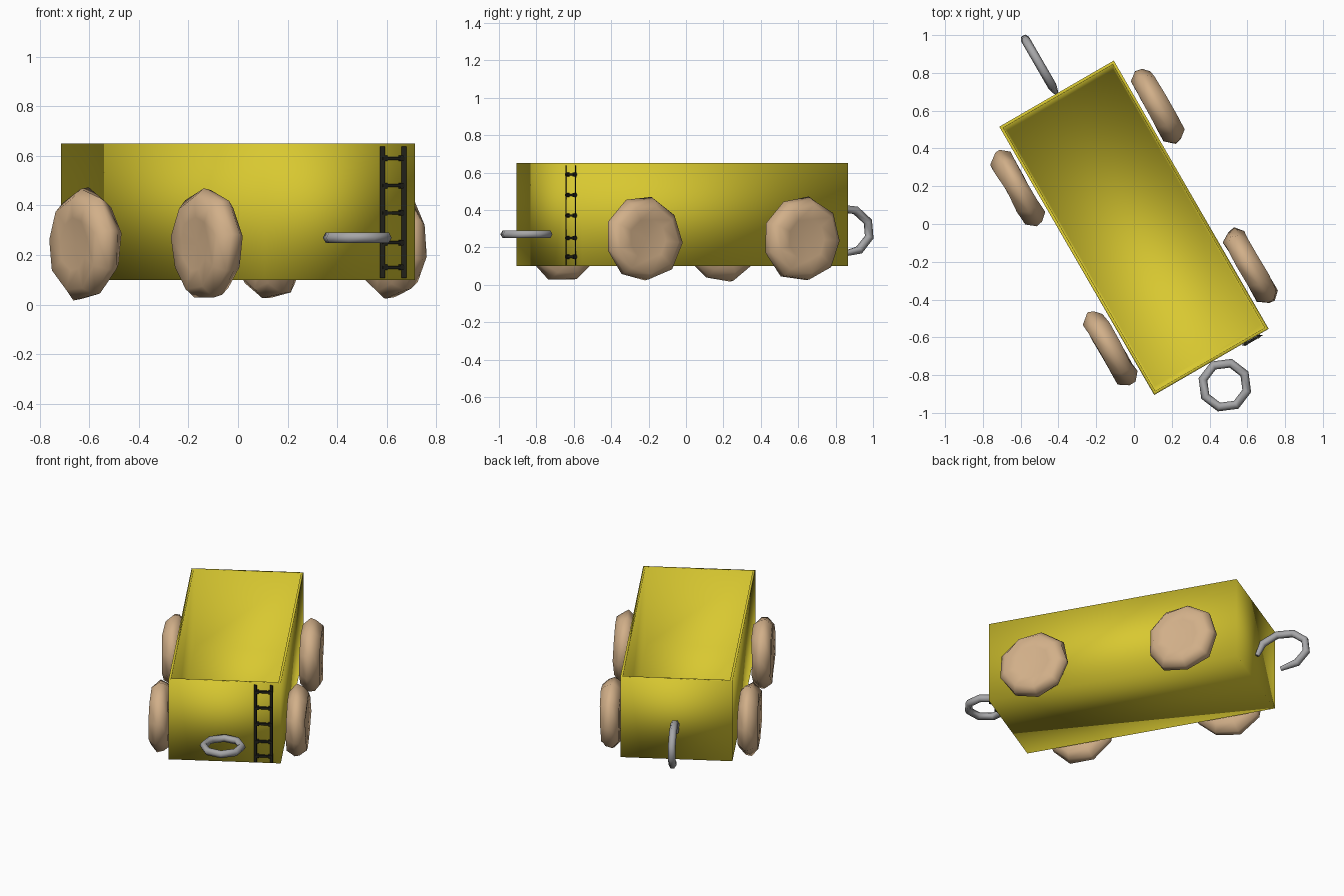
import bpy, bmesh, math, random
from math import sin, cos, pi, radians
from mathutils import Matrix, Vector

random.seed(4)
if "Cube" in bpy.data.objects:
    bpy.data.objects.remove(bpy.data.objects["Cube"])

# The whole cart is turned 30 degrees about the vertical
TURN = Matrix.Translation((0, -0.02, 0)) @ Matrix.Rotation(radians(30), 4, 'Z')


def material(name, r, g, b):
    m = bpy.data.materials.new(name)
    m.use_nodes = True
    m.diffuse_color = (r, g, b, 1)
    bsdf = next(n for n in m.node_tree.nodes if n.type == 'BSDF_PRINCIPLED')
    bsdf.inputs["Base Color"].default_value = (r, g, b, 1)
    return m


yellow = material("yellow_paint", 0.69, 0.58, 0.03)
tan = material("tan_wood", 0.64, 0.43, 0.25)
grey = material("grey_metal", 0.38, 0.38, 0.39)
black = material("black_iron", 0.015, 0.015, 0.01)


def add_object(name, data, mat, place=Matrix()):
    ob = bpy.data.objects.new(name, data)
    bpy.context.collection.objects.link(ob)
    data.materials.append(mat)
    ob.matrix_world = TURN @ place
    return ob


def add_mesh(name, bm, mat, smooth, place=Matrix()):
    bmesh.ops.recalc_face_normals(bm, faces=bm.faces)
    for f in bm.faces:
        f.smooth = smooth
    me = bpy.data.meshes.new(name)
    bm.to_mesh(me)
    bm.free()
    return add_object(name, me, mat, place)


def box(bm, size, centre, spin=0):
    m = (Matrix.Translation(centre) @ Matrix.Rotation(spin, 4, 'Z')
         @ Matrix.Diagonal((*size, 1)))
    bmesh.ops.create_cube(bm, size=1, matrix=m)


# Open cart body: a box with a rim and a hollow
bm = bmesh.new()
box(bm, (0.70, 1.64, 0.55), (0, 0, 0.375))
bm.faces.ensure_lookup_table()
top = max(bm.faces, key=lambda f: f.calc_center_median().z)
bmesh.ops.inset_region(bm, faces=[top], thickness=0.022)
out = bmesh.ops.extrude_face_region(bm, geom=[top])
for v in [g for g in out["geom"] if isinstance(g, bmesh.types.BMVert)]:
    v.co = Vector((v.co.x * 0.97, v.co.y * 0.97, 0.13))
if top.is_valid:
    bm.faces.remove(top)
add_mesh("cart_body", bm, yellow, True)


# Rough wheels, each a lathed disc with uneven corners
PROFILE = [(0.11, -0.055), (0.185, -0.06), (0.225, -0.012),
           (0.22, 0.025), (0.18, 0.062), (0.11, 0.052)]


def wheel(name, x, y, sides=9):
    bm = bmesh.new()
    start = random.random()
    rings = []
    for r, w in PROFILE:
        ring = []
        for i in range(sides):
            a = 2 * pi * (i + start) / sides
            k = r * random.uniform(0.97, 1.05)
            ring.append(bm.verts.new((w + random.uniform(-0.006, 0.006),
                                      k * cos(a), k * sin(a))))
        rings.append(ring)
    for a, b in zip(rings, rings[1:]):
        for i in range(sides):
            j = (i + 1) % sides
            bm.faces.new((a[i], a[j], b[j], b[i]))
    for ring, w in ((rings[0], -0.045), (rings[-1], 0.045)):
        hub = bm.verts.new((w, 0, 0))
        for i in range(sides):
            bm.faces.new((ring[i], ring[(i + 1) % sides], hub))
    add_mesh(name, bm, tan, True, Matrix.Translation((x, y, 0.243)))


for side, x in (("right", -0.43), ("left", 0.43)):
    for end, y in (("front", -0.49), ("rear", 0.49)):
        wheel(f"{end}_{side}_wheel", x, y)


# Coupling ring and hook, bent from round bar
def bar(name, points, closed, thick, tips=1.0):
    cu = bpy.data.curves.new(name, 'CURVE')
    cu.dimensions = '3D'
    cu.bevel_depth = thick
    cu.bevel_resolution = 1
    cu.use_fill_caps = True
    sp = cu.splines.new('POLY')
    sp.points.add(len(points) - 1)
    for p, co in zip(sp.points, points):
        p.co = (*co, 1)
    sp.use_cyclic_u = closed
    sp.use_smooth = True
    if not closed:
        sp.points[0].radius = sp.points[-1].radius = tips
    add_object(name, cu, grey)


ring_pts = [(0.12 * cos(a), -0.962 + 0.12 * sin(a), 0.27)
            for a in (2 * pi * i / 8 for i in range(8))]
bar("front_ring", ring_pts, True, 0.024)

hook_pts = [(0, 0.995 + 0.165 * cos(a), 0.287 + 0.125 * sin(a))
            for a in (radians(180 - 39 * i) for i in range(8))]
bar("rear_hook", hook_pts, False, 0.024, 0.6)

# Ladder on the front end: thin rails and five rungs with thicker joints
bm = bmesh.new()
for x in (0.194, 0.294):
    box(bm, (0.02, 0.004, 0.53), (x, -0.829, 0.372), -radians(30))
for z in (0.15, 0.25, 0.37, 0.48, 0.59):
    box(bm, (0.10, 0.014, 0.012), (0.244, -0.828, z))
    for x in (0.207, 0.281):
        box(bm, (0.014, 0.018, 0.022), (x, -0.828, z))
add_mesh("front_ladder", bm, black, False)
